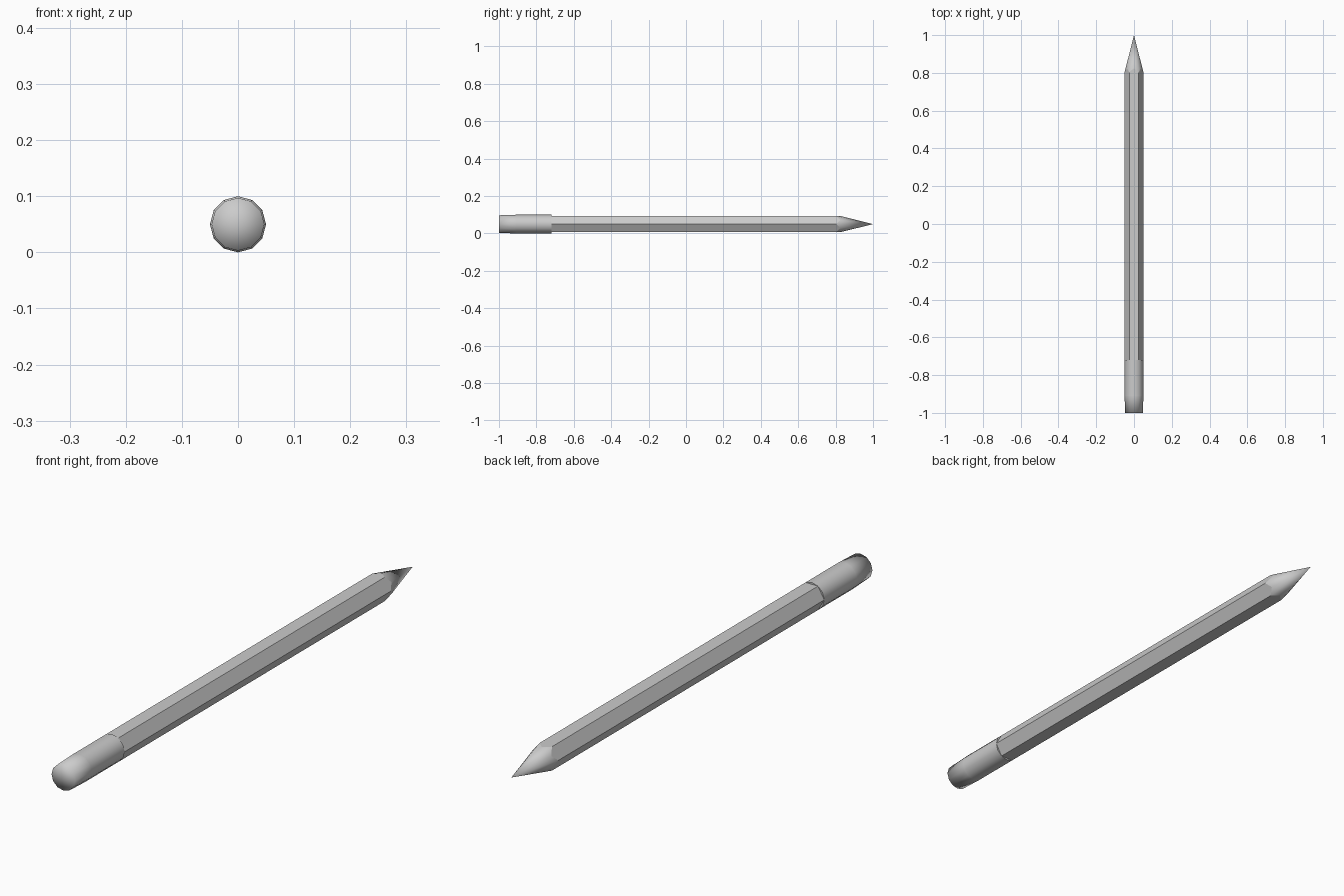
import bpy
import bmesh
import math

if "Cube" in bpy.data.objects:
    bpy.data.objects.remove(bpy.data.objects["Cube"])

CZ = 0.05   # height of the pencil axis
R = 0.05    # corner radius


def ring(bm, y, sides, radius):
    """Ring of vertices around the axis; y and radius may alternate per vertex."""
    verts = []
    for i in range(sides):
        a = math.tau * i / sides
        r = radius[i % 2] if isinstance(radius, tuple) else radius
        yy = y[i % 2] if isinstance(y, tuple) else y
        verts.append(bm.verts.new((r * math.cos(a), yy, CZ + r * math.sin(a))))
    return verts


def bridge(bm, a, b):
    n = len(a)
    for i in range(n):
        j = (i + 1) % n
        bm.faces.new((a[i], a[j], b[j], b[i]))


def fan(bm, loop, y):
    tip = bm.verts.new((0, y, CZ))
    n = len(loop)
    for i in range(n):
        bm.faces.new((loop[i], loop[(i + 1) % n], tip))


def finish(bm, name, smooth):
    bmesh.ops.recalc_face_normals(bm, faces=bm.faces[:])
    for f in bm.faces:
        f.smooth = smooth
    mesh = bpy.data.meshes.new(name)
    bm.to_mesh(mesh)
    bm.free()
    obj = bpy.data.objects.new(name, mesh)
    bpy.context.collection.objects.link(obj)
    return obj


FLAT = (R, R * math.cos(math.pi / 6))   # corner / mid-flat radii of the hexagon
SCALLOP = (0.803, 0.825)                # sharpened edge: corners / mid-flats

# Hexagonal wooden body with a scalloped front edge
bm = bmesh.new()
back = ring(bm, -0.72, 6, R)
front = ring(bm, SCALLOP, 12, FLAT)
for k in range(6):
    n = (k + 1) % 6
    bm.faces.new((back[k], back[n], front[2 * n], front[2 * k + 1], front[2 * k]))
bm.faces.new(back)
finish(bm, "body", False)

# Sharpened conical tip
bm = bmesh.new()
fan(bm, ring(bm, SCALLOP, 12, FLAT), 1.0)
finish(bm, "tip", True)

# Round ferrule and slightly narrower eraser, softly shaded
bm = bmesh.new()
shoulder = ring(bm, -0.72, 12, R)
collar = ring(bm, -0.91, 12, R)
bridge(bm, shoulder, collar)
bm.faces.new(shoulder)
ferrule = finish(bm, "ferrule", True)
ferrule.data.polygons[-1].use_smooth = False
for e in ferrule.data.edges:
    if all(ferrule.data.vertices[v].co.y > -0.73 for v in e.vertices):
        e.use_edge_sharp = True

bm = bmesh.new()
base = ring(bm, -0.91, 12, R)
end = ring(bm, -1.0, 12, 0.047)
bridge(bm, base, end)
fan(bm, end, -1.0)
finish(bm, "eraser", True)
